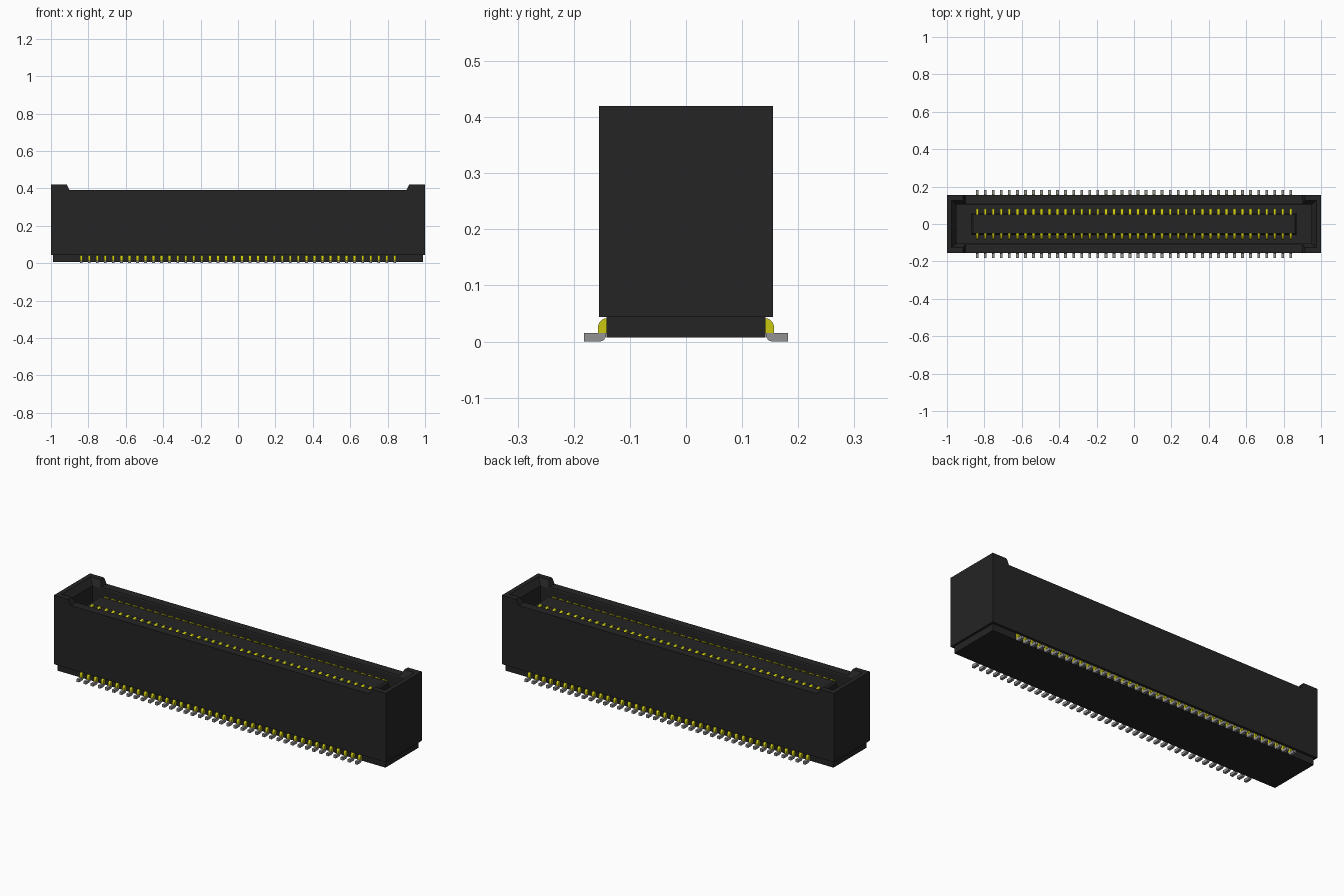
import bpy, bmesh

cube = bpy.data.objects.get("Cube")
if cube:
    bpy.data.objects.remove(cube, do_unlink=True)


def material(name, rgb, rough=0.6):
    m = bpy.data.materials.new(name)
    m.use_nodes = True
    m.diffuse_color = (*rgb, 1)
    bsdf = m.node_tree.nodes["Principled BSDF"]
    bsdf.inputs["Base Color"].default_value = (*rgb, 1)
    bsdf.inputs["Roughness"].default_value = rough
    return m


BLACK = material("black plastic", (0.018, 0.018, 0.018))
GOLD = material("gold plating", (0.60, 0.58, 0.005), 0.4)
TIN = material("tin plating", (0.29, 0.29, 0.29), 0.4)


def finish(name, bm, mat):
    bmesh.ops.recalc_face_normals(bm, faces=bm.faces)
    mesh = bpy.data.meshes.new(name)
    bm.to_mesh(mesh)
    bm.free()
    mesh.materials.append(mat)
    ob = bpy.data.objects.new(name, mesh)
    bpy.context.collection.objects.link(ob)
    return ob


def prism(bm, ring_a, ring_b):
    """Closed solid between two matching outlines."""
    a = [bm.verts.new(p) for p in ring_a]
    b = [bm.verts.new(p) for p in ring_b]
    bm.faces.new(a)
    bm.faces.new(b)
    for i in range(len(a)):
        j = (i + 1) % len(a)
        bm.faces.new((a[i], a[j], b[j], b[i]))


def stack(name, levels, mat):
    """Solid made of centred rectangles (half x, half y, z) from bottom to top."""
    bm = bmesh.new()
    rings = [[bm.verts.new((sx * x, sy * y, z)) for sx, sy in
              ((-1, -1), (1, -1), (1, 1), (-1, 1))] for x, y, z in levels]
    bm.faces.new(rings[0])
    bm.faces.new(rings[-1])
    for lo, hi in zip(rings, rings[1:]):
        for i in range(4):
            j = (i + 1) % 4
            bm.faces.new((lo[i], lo[j], hi[j], hi[i]))
    return finish(name, bm, mat)


# Housing: front outline with raised ends, pushed through the depth
outline = [(-1, .044), (1, .044), (1, .42), (.915, .42), (.9, .39),
           (-.9, .39), (-.915, .42), (-1, .42)]
bm = bmesh.new()
prism(bm, [(x, -.155, z) for x, z in outline], [(x, .155, z) for x, z in outline])
housing = finish("housing", bm, BLACK)

# Mating cavity with a flared mouth
cutter = stack("cavity_cutter", [(.95, .105, .08), (.95, .105, .385),
                                 (.975, .125, .42), (.975, .125, .46)], BLACK)
cutter.hide_render = True
cut = housing.modifiers.new("cavity", 'BOOLEAN')
cut.operation = 'DIFFERENCE'
cut.solver = 'EXACT'
cut.object = cutter
bpy.context.view_layer.objects.active = housing
housing.select_set(True)
bpy.ops.object.modifier_apply(modifier=cut.name)
bpy.data.objects.remove(cutter, do_unlink=True)

# Narrower base and the central tongue
stack("base", [(.988, .142, .007), (.988, .142, .05)], BLACK)
stack("tongue", [(.87, .058, .07), (.87, .058, .36), (.862, .05, .37)], BLACK)

# Terminals: two rows of forty, each profile given as (y, z)
COUNT, PITCH, HALF_WIDTH = 40, .043, .0075


def terminal_rows(name, profile, mat):
    bm = bmesh.new()
    for side in (-1, 1):
        for i in range(COUNT):
            x = (i - (COUNT - 1) / 2) * PITCH
            prism(bm, [(x - HALF_WIDTH, side * y, z) for y, z in profile],
                  [(x + HALF_WIDTH, side * y, z) for y, z in profile])
    return finish(name, bm, mat)


terminal_rows("contact_blades", [(.05, .075), (.082, .075), (.082, .35),
                                 (.074, .365), (.062, .372), (.05, .372)], GOLD)
terminal_rows("terminal_bends", [(.135, .041), (.145, .041), (.151, .038),
                                 (.155, .033), (.157, .027), (.157, .015),
                                 (.142, .015), (.142, .024), (.135, .026)], GOLD)
terminal_rows("solder_feet", [(.142, .015), (.143, .008), (.147, .002),
                              (.153, 0), (.182, 0), (.182, .015)], TIN)
